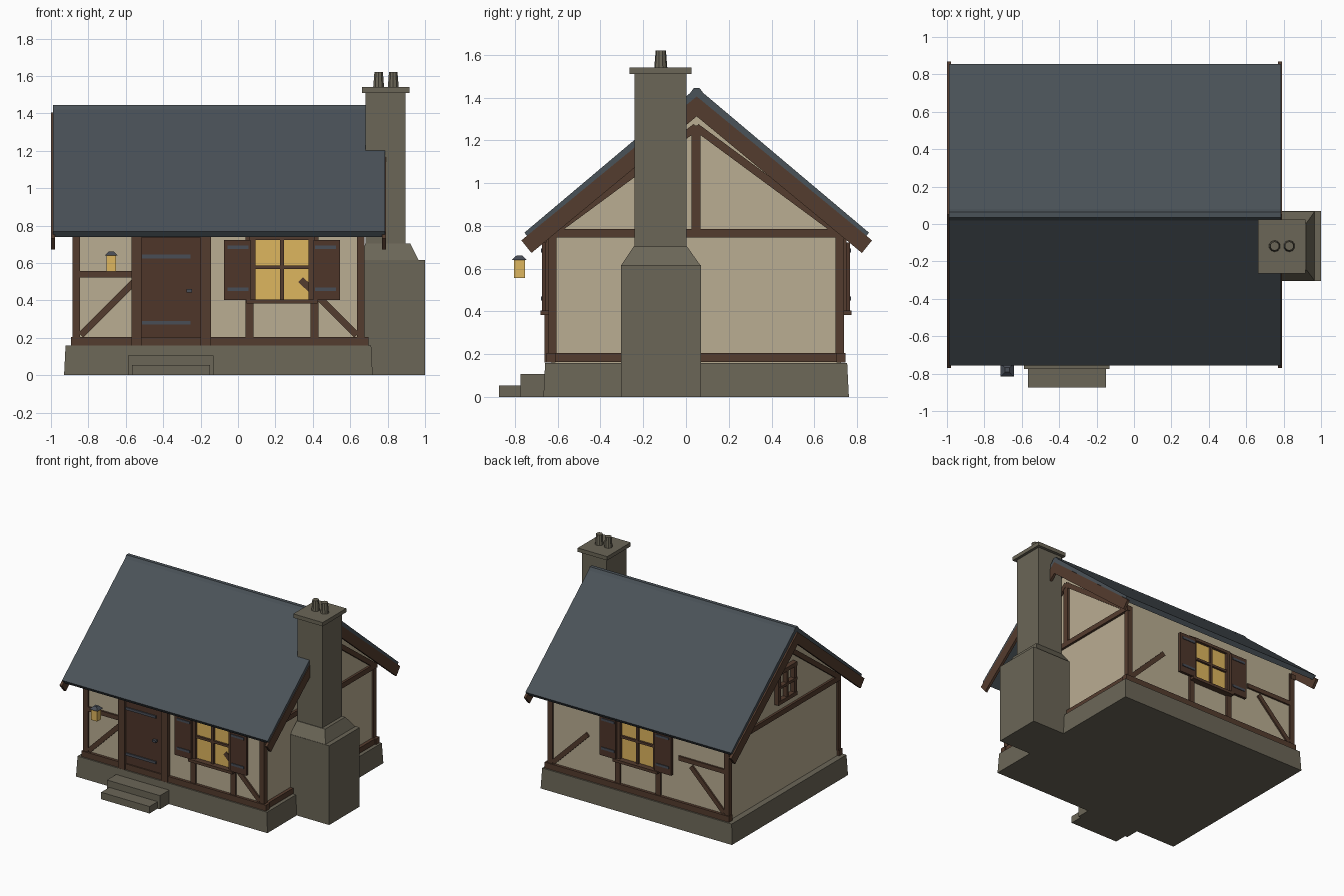
import bpy, bmesh, math
from mathutils import Vector

if "Cube" in bpy.data.objects:
    bpy.data.objects.remove(bpy.data.objects["Cube"])


def material(name, rgb):
    m = bpy.data.materials.new(name)
    lin = [((c / 255 + 0.055) / 1.055) ** 2.4 for c in rgb]
    m.diffuse_color = (*lin, 1)
    m.use_nodes = True
    m.node_tree.nodes["Principled BSDF"].inputs["Base Color"].default_value = m.diffuse_color
    return m


PLASTER = material("plaster", (186, 173, 146))
TIMBER = material("timber", (84, 60, 46))
BOARD = material("dark boards", (78, 54, 42))
STONE = material("stone", (107, 102, 87))
SLATE = material("slate", (74, 82, 88))
IRON = material("iron", (72, 77, 86))
GLOW = material("amber glass", (222, 182, 94))
YC, HALF = 0.047, 0.677       # wall centre and half depth
X0, X1 = -0.875, 0.665        # wall ends


def finish(name, bm, mat):
    bmesh.ops.recalc_face_normals(bm, faces=bm.faces)
    me = bpy.data.meshes.new(name)
    bm.to_mesh(me)
    bm.free()
    me.materials.append(mat)
    ob = bpy.data.objects.new(name, me)
    bpy.context.collection.objects.link(ob)
    return ob


def prism(name, pts, axis, a, b, mat):
    """Extrude a 2D outline along x (pts are y,z) or y (pts are x,z)."""
    bm = bmesh.new()
    put = (lambda p, t: (t, p[0], p[1])) if axis == 'x' else (lambda p, t: (p[0], t, p[1]))
    f = bm.faces.new([bm.verts.new(put(p, a)) for p in pts])
    new = bmesh.ops.extrude_face_region(bm, geom=[f])["geom"]
    step = (b - a, 0, 0) if axis == 'x' else (0, b - a, 0)
    bmesh.ops.translate(bm, vec=step, verts=[v for v in new if isinstance(v, bmesh.types.BMVert)])
    return finish(name, bm, mat)


def rect(a, b, c, d):
    return [(a, c), (b, c), (b, d), (a, d)]


def bar(p, q, w):
    p, q = Vector(p), Vector(q)
    n = (q - p).normalized().orthogonal() * w / 2
    return [p - n, q - n, q + n, p + n]


def box(name, x, y, z, mat, top=None):
    """Box from ranges; top gives other x and y ranges for a tapered top."""
    tx, ty = top or (x, y)
    bm = bmesh.new()
    bmesh.ops.create_cube(bm, size=1)
    for v in bm.verts:
        xr, yr = (tx, ty) if v.co.z > 0 else (x, y)
        v.co = (xr[v.co.x > 0], yr[v.co.y > 0], z[v.co.z > 0])
    return finish(name, bm, mat)


def cone(name, centre, r1, r2, z, mat, n=10):
    bm = bmesh.new()
    bmesh.ops.create_cone(bm, cap_ends=True, segments=n, radius1=r1, radius2=r2, depth=z[1] - z[0])
    bmesh.ops.translate(bm, vec=(*centre, sum(z) / 2), verts=bm.verts)
    return finish(name, bm, mat)


def on_wall(name, pts, s, d0, d1, mat):
    """Part on the front (s=-1) or back (s=1) wall, between two depths off the plaster."""
    return prism(name, pts, 'y', YC + s * (HALF + d0), YC + s * (HALF + d1), mat)


# stone base and steps
box("plinth", (-0.93, 0.72), (-0.667, 0.762), (0, 0.158), STONE,
    ((-0.922, 0.712), (-0.659, 0.754)))
box("upper_step", (-0.587, -0.13), (-0.775, -0.64), (0, 0.106), STONE)
box("lower_step", (-0.567, -0.15), (-0.875, -0.76), (0, 0.054), STONE)

# plaster body with gables
eave, ridge = 0.835, 1.395
prism("plaster_walls", [(YC - HALF, 0.15), (YC + HALF, 0.15), (YC + HALF, eave),
                        (YC + 0.002, ridge), (YC - HALF, eave)], 'x', X0, X1, PLASTER)

# roof slab with a small flat ridge
RC = 0.05
left = [(-0.806, 0.768), (-0.012, 1.437)]
low = [(0, 1.398), (-0.783, 0.739)]
prof = left + [(-y, z) for y, z in reversed(left)] + [(-low[1][0], low[1][1]), low[0], low[1]]
prism("roof_slab", [(RC + y, z) for y, z in prof], 'x', -0.988, 0.785, SLATE)
prism("ridge_cap", [(RC + y, z) for y, z in
                    ((-0.03, 1.422), (-0.014, 1.444), (0.014, 1.444), (0.03, 1.422))],
      'x', -0.988, 0.785, SLATE)

# bargeboards under the roof ends
for a, b in ((-1.0, -0.978), (0.77, 0.79)):
    for s in (-1, 1):
        prism("bargeboard", [(RC + s * y, z) for y, z in
                             ((0, 1.405), (0.82, 0.732), (0.773, 0.673), (0, 1.312))],
              'x', a, b, TIMBER)


def window(xc, s):
    """Glazed window with frame, sill, studs and strapped shutters."""
    on_wall("window_glass", rect(xc - 0.15, xc + 0.15, 0.4, 0.74), s, -0.01, 0.006, GLOW)
    for k in (-1, 1):
        on_wall("window_jamb", rect(xc + k * 0.142, xc + k * 0.175, 0.4, 0.74), s, 0, 0.026, TIMBER)
        on_wall("window_stud", rect(xc + k * 0.152, xc + k * 0.195, 0.2, 0.75), s, -0.02, 0.014, TIMBER)
        on_wall("shutter", rect(xc + k * 0.168, xc + k * 0.31, 0.402, 0.723), s, 0.024, 0.044, BOARD)
        for z in (0.46, 0.685):
            on_wall("shutter_strap", rect(xc + k * 0.178, xc + k * 0.29, z - 0.009, z + 0.009),
                    s, 0.04, 0.049, IRON)
    on_wall("window_mullion", rect(xc - 0.01, xc + 0.01, 0.4, 0.74), s, 0, 0.022, TIMBER)
    on_wall("window_crossbar", rect(xc - 0.15, xc + 0.15, 0.568, 0.586), s, 0, 0.022, TIMBER)
    on_wall("window_head", rect(xc - 0.17, xc + 0.17, 0.722, 0.745), s, 0, 0.026, TIMBER)
    on_wall("window_sill", rect(xc - 0.19, xc + 0.19, 0.383, 0.405), s, 0, 0.05, TIMBER)


# timber framing shared by the front and back walls
for s, xc, rail_end in ((-1, 0.235, -0.55), (1, -0.1, -0.45)):
    on_wall("sill_beam", rect(-0.893, 0.698, 0.16, 0.205), s, -0.02, 0.022, TIMBER)
    for a, b in ((-0.886, -0.844), (0.635, 0.677)):
        on_wall("corner_post", rect(a, b, 0.2, 0.785), s, -0.025, 0.014, TIMBER)
    on_wall("wall_rail", rect(-0.85, rail_end, 0.522, 0.556), s, -0.01, 0.014, TIMBER)
    on_wall("left_brace", bar((-0.84, 0.215), (-0.555, 0.5), 0.036), s, -0.01, 0.012, TIMBER)
    on_wall("right_brace", bar((0.335, 0.512), (0.635, 0.215), 0.036), s, -0.01, 0.012, TIMBER)
    window(xc, s)

# front door
on_wall("door", rect(-0.52, -0.195, 0.203, 0.74), -1, -0.01, 0.012, BOARD)
for a, b in ((-0.57, -0.515), (-0.2, -0.145)):
    on_wall("door_post", rect(a, b, 0.16, 0.76), -1, -0.01, 0.032, TIMBER)
on_wall("door_lintel", rect(-0.57, -0.145, 0.735, 0.78), -1, -0.01, 0.032, TIMBER)
for z in (0.28, 0.635):
    on_wall("door_strap", rect(-0.513, -0.255, z - 0.01, z + 0.01), -1, 0.01, 0.02, IRON)
box("door_handle", (-0.275, -0.245), (-0.665, -0.635), (0.443, 0.46), IRON)

# lantern by the door
box("lantern_glass", (-0.703, -0.652), (-0.805, -0.754), (0.555, 0.64), GLOW)
box("lantern_cap", (-0.713, -0.642), (-0.815, -0.744), (0.64, 0.662), IRON,
    ((-0.69, -0.665), (-0.792, -0.767)))

# gable timbers at both ends
for a, b in ((X0 - 0.018, X0 + 0.02), (X1 - 0.02, X1 + 0.018)):
    prism("tie_beam", rect(-0.635, 0.74, 0.745, 0.785), 'x', a, b, TIMBER)
    for s in (-1, 1):
        prism("gable_rafter", bar((YC, 1.262), (YC + s * 0.66, 0.775), 0.036), 'x', a, b, TIMBER)
prism("king_post", rect(0.026, 0.069, 0.78, 1.27), 'x', X1 - 0.02, X1 + 0.016, TIMBER)
prism("gable_sill", rect(-0.645, 0.74, 0.163, 0.205), 'x', X1 - 0.02, X1 + 0.025, TIMBER)

# small blind window in the left gable
wz, ww, wh = 0.98, 0.1, 0.115
for s in (-1, 0, 1):
    t = 0.015 if s else 0.01
    y, z = YC + s * ww, wz + s * wh
    prism("gable_window_upright", rect(y - t, y + t, wz - wh, wz + wh), 'x', X0 - 0.035, X0 + 0.01, TIMBER)
    prism("gable_window_bar", rect(YC - ww - 0.015, YC + ww + 0.015, z - t, z + t),
          'x', X0 - 0.038, X0 + 0.01, TIMBER)

# chimney
box("chimney_base", (0.65, 1.0), (-0.305, 0.07), (0, 0.617), STONE)
box("chimney_shoulder", (0.66, 0.965), (-0.302, 0.066), (0.617, 0.703), STONE,
    ((0.68, 0.922), (-0.245, 0.005)))
box("chimney_stack", (0.682, 0.895), (-0.24, 0.002), (0.6, 1.515), STONE)
box("chimney_cap", (0.662, 0.916), (-0.265, 0.025), (1.51, 1.54), STONE)
for x in (0.752, 0.83):
    cone("chimney_pot", (x, -0.118), 0.031, 0.024, (1.535, 1.62), STONE)
